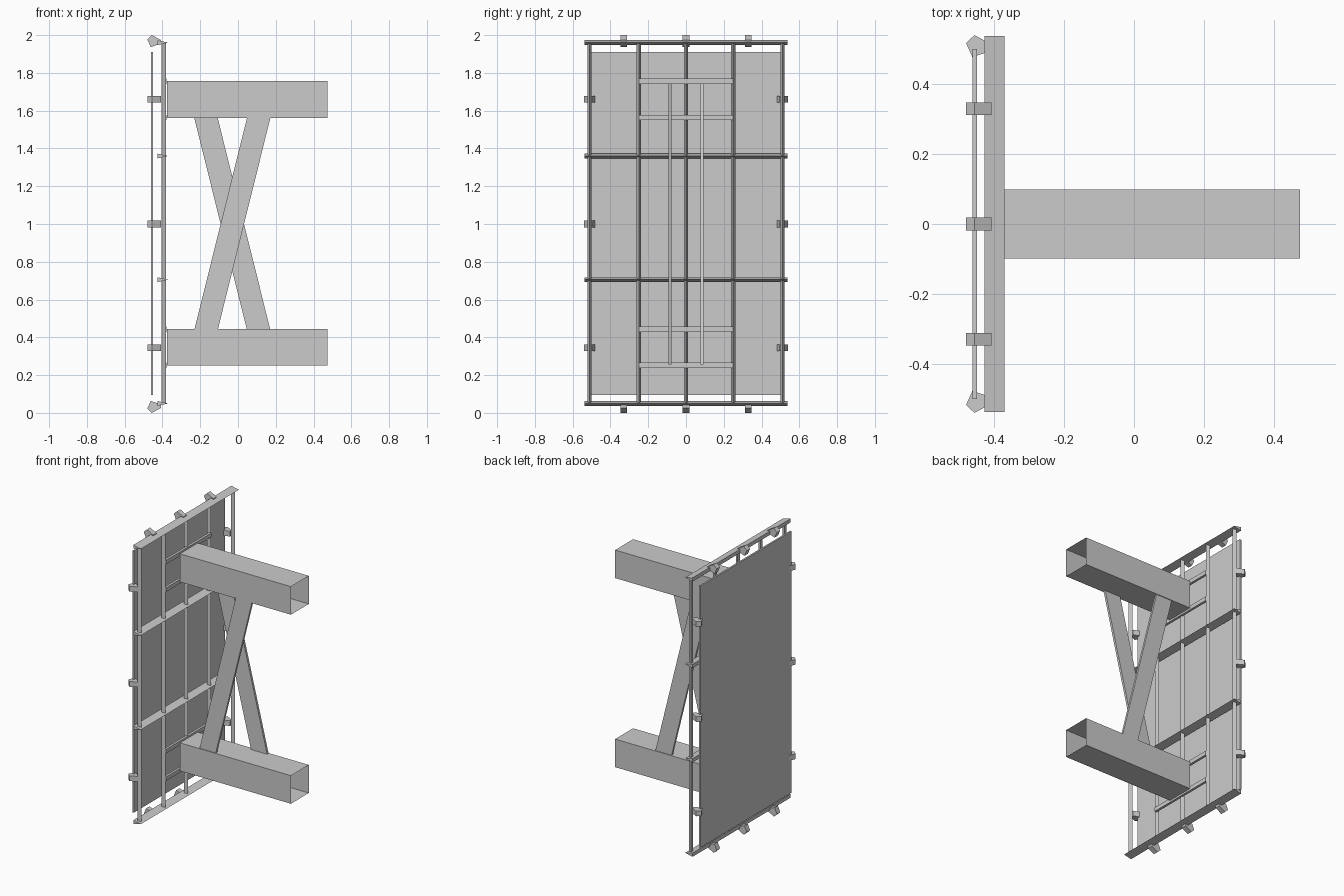
import bpy
import bmesh

cube = bpy.data.objects.get("Cube")
if cube:
    bpy.data.objects.remove(cube, do_unlink=True)

grey = bpy.data.materials.new("plain_grey")
grey.use_nodes = True
colour = (0.6, 0.6, 0.6, 1)
grey.diffuse_color = colour
grey.node_tree.nodes["Principled BSDF"].inputs["Base Color"].default_value = colour

# Ways to place a profile point (u, v) at distance t along an axis
ALONG = {
    "x": lambda u, v, t: (t, u, v),
    "y": lambda u, v, t: (u, t, v),
    "z": lambda u, v, t: (u, v, t),
}


def prism(name, profile, axis, start, end, caps=True):
    """Extrude a closed profile along an axis, optionally open ended."""
    bm = bmesh.new()
    place = ALONG[axis]
    rings = [[bm.verts.new(place(u, v, t)) for u, v in profile] for t in (start, end)]
    n = len(profile)
    for i in range(n):
        j = (i + 1) % n
        bm.faces.new((rings[0][i], rings[0][j], rings[1][j], rings[1][i]))
    if caps:
        bm.faces.new(rings[0])
        bm.faces.new(rings[1])
    bmesh.ops.recalc_face_normals(bm, faces=bm.faces)
    mesh = bpy.data.meshes.new(name)
    bm.to_mesh(mesh)
    bm.free()
    mesh.materials.append(grey)
    obj = bpy.data.objects.new(name, mesh)
    bpy.context.collection.objects.link(obj)
    return obj


def rect(u0, u1, v0, v1):
    return [(u0, v0), (u1, v0), (u1, v1), (u0, v1)]


def wedge(back, tip, centre, half):
    return [(back, centre - half), (tip, centre), (back, centre + half)]


# Flat panel
prism("panel", rect(-0.461, -0.449, -0.5, 0.5), "z", 0.095, 1.91)

# Frame: wedge-shaped rails and posts
for z in (0.05, 0.705, 1.36, 1.96):
    prism("frame_rail", wedge(-0.427, -0.37, z, 0.013), "y", -0.538, 0.538)
for y in (-0.51, -0.25, 0, 0.25, 0.51):
    prism("frame_post", wedge(-0.405, -0.382, y, 0.011), "z", 0.05, 1.96)

# Five-sided clamps around the edge, as (x, distance outward)
clamp = [(-0.48, 0.517), (-0.456, 0.54), (-0.408, 0.514), (-0.408, 0.495), (-0.462, 0.477)]
for side in (-1, 1):
    for z in (0.345, 1.0, 1.66):
        prism("side_clamp", [(x, side * d) for x, d in clamp], "z", z - 0.018, z + 0.018)
    for y in (-0.33, 0, 0.33):
        profile = [(x, 1 + side * (d + 0.46)) for x, d in clamp]
        prism("end_clamp", profile, "y", y - 0.018, y + 0.018)

# Hollow open-ended beams with mounting bars at their roots
for low, high in ((0.25, 0.445), (1.562, 1.757)):
    prism("beam", rect(-0.098, 0.098, low, high), "x", -0.377, 0.475, caps=False)
    for z in (low + 0.002, high - 0.002):
        prism("mounting_bar", rect(-0.25, 0.25, z - 0.014, z + 0.014), "x", -0.395, -0.378)

# Crossed braces, one on each inner wall of the beams
reach, lean, half = 0.745, 0.185, 0.062
for side in (-1, 1):
    shift = -side * lean
    profile = [(-0.03 - shift - half, 1 - reach), (-0.03 - shift + half, 1 - reach),
               (-0.03 + shift + half, 1 + reach), (-0.03 + shift - half, 1 + reach)]
    prism("cross_brace", profile, "y", side * 0.077, side * 0.093)
